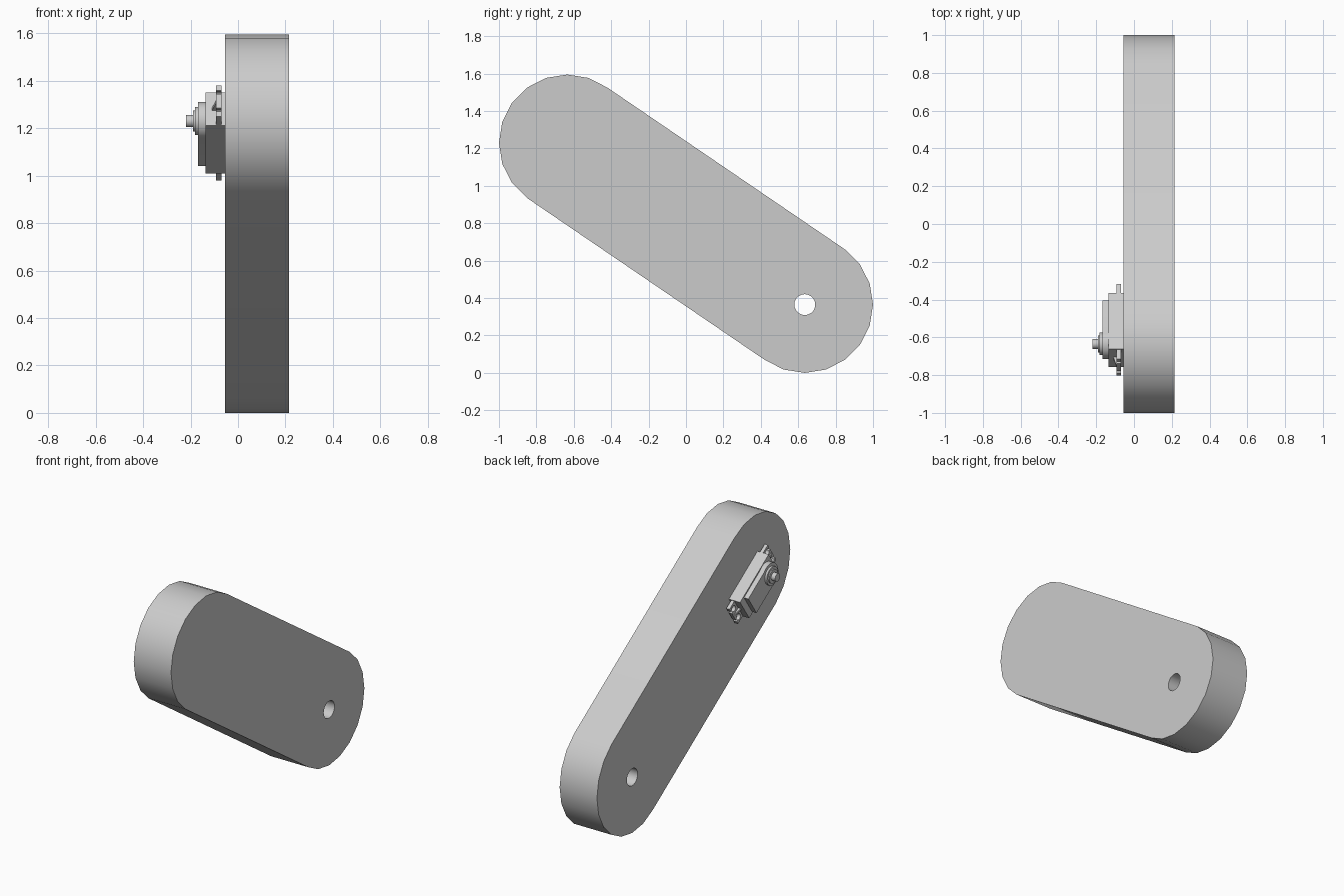
import bpy, bmesh
from math import sin, cos, pi, radians, asin, atan2
from mathutils import Matrix, Vector

cube = bpy.data.objects.get("Cube")
if cube:
    bpy.data.objects.remove(cube, do_unlink=True)

grey = bpy.data.materials.new("light_grey")
grey.use_nodes = True
grey.diffuse_color = (0.6, 0.6, 0.6, 1)
grey.node_tree.nodes["Principled BSDF"].inputs["Base Color"].default_value = (0.6, 0.6, 0.6, 1)


def arc(cx, cy, r, start, end, steps):
    """Points on an arc, angles in radians."""
    return [(cx + r * cos(a), cy + r * sin(a))
            for a in (start + (end - start) * i / steps for i in range(steps + 1))]


def circle(cx, cy, r, n):
    return arc(cx, cy, r, 0, 2 * pi, n)[:-1]


def prism(name, loops, low, high, frame):
    """Extrude an outline (further loops are holes) from low to high in a local frame."""
    bm = bmesh.new()
    edges = []
    for loop in loops:
        vs = [bm.verts.new((p[0], p[1], low)) for p in loop]
        edges += [bm.edges.new((vs[i - 1], vs[i])) for i in range(len(vs))]
    if len(loops) == 1:
        bm.faces.new(vs)
    else:
        bmesh.ops.triangle_fill(bm, edges=edges, use_beauty=True)
    top = bmesh.ops.extrude_face_region(bm, geom=bm.faces[:], use_keep_orig=True)["geom"]
    bmesh.ops.translate(bm, vec=(0, 0, high - low),
                        verts=[g for g in top if isinstance(g, bmesh.types.BMVert)])
    bmesh.ops.transform(bm, matrix=frame, verts=bm.verts[:])
    bmesh.ops.recalc_face_normals(bm, faces=bm.faces[:])
    mesh = bpy.data.meshes.new(name)
    bm.to_mesh(mesh)
    bm.free()
    mesh.materials.append(grey)
    mesh.polygons.foreach_set("use_smooth", [True] * len(mesh.polygons))
    mesh.set_sharp_from_angle(angle=radians(30))
    obj = bpy.data.objects.new(name, mesh)
    bpy.context.collection.objects.link(obj)
    return obj


# Arm link: rounded bar in the y-z plane with a pivot hole at the low end
upper, lower, radius = Vector((-0.635, 1.23)), Vector((0.635, 0.365)), 0.365
side_frame = Matrix(((0, 0, 1, 0), (1, 0, 0, 0), (0, 1, 0, 0), (0, 0, 0, 1)))
tangent = radians(54)
outline = (arc(*upper, radius, tangent, tangent + pi, 10)
           + arc(*lower, radius, tangent + pi, tangent + 2 * pi, 10))
prism("arm_link", [outline, circle(*lower, 0.056, 20)], -0.055, 0.215, side_frame)

# Servo frame: u runs down the link, w points out of the right side
slope = lower - upper
angle = atan2(slope.y, slope.x)
u = Vector((0, cos(angle), sin(angle)))
w = Vector((-1, 0, 0))
v = w.cross(u)
servo = Matrix((u, v, w)).transposed().to_4x4()
servo.translation = (0, upper.x, upper.y)

# Servo case
case_mid = 0.09
prism("servo_case", [[(-0.089, -0.084), (0.269, -0.084), (0.269, 0.084), (-0.089, 0.084)]],
      0, 0.136, servo)

# Mounting flange with two open keyhole slots at each end
end, half_width, slot, hole = 0.24, 0.078, 0.009, 0.02
gap = asin(slot / hole)
half = [(end, -half_width)]
for cy in (-0.044, 0.044):
    half.append((end, cy - slot))
    half += arc(end - 0.03, cy, hole, -gap, gap - 2 * pi, 12)
    half.append((end, cy + slot))
half.append((end, half_width))
flange = [(case_mid + s * a, s * b) for s in (1, -1) for a, b in half]
prism("mounting_flange", [flange], 0.069, 0.092, servo)

# Thin triangular ribs between flange and case
rib_frame = servo @ Matrix.Rotation(pi / 2, 4, 'X')
for name, s in (("lower_rib", 1), ("upper_rib", -1)):
    rib = [(case_mid + s * a, b) for a, b in ((0.17, 0.08), (0.235, 0.08), (0.235, 0.093), (0.17, 0.112))]
    prism(name, [rib], -0.007, 0.007, rib_frame)

# Raised gear cover: rounded around the output, straight at the far end
cover = [(0.227, -0.075), (0.227, 0.075)] + arc(0, 0, 0.08, radians(70), radians(290), 20)
prism("gear_cover", [cover], 0.13, 0.168, servo)

# Output bearing steps and shaft
for name, r, low, high in (("bearing_boss", 0.06, 0.16, 0.182),
                           ("bearing_ring", 0.045, 0.175, 0.19),
                           ("output_shaft", 0.026, 0.18, 0.219)):
    prism(name, [circle(0, 0, r, 24)], low, high, servo)
